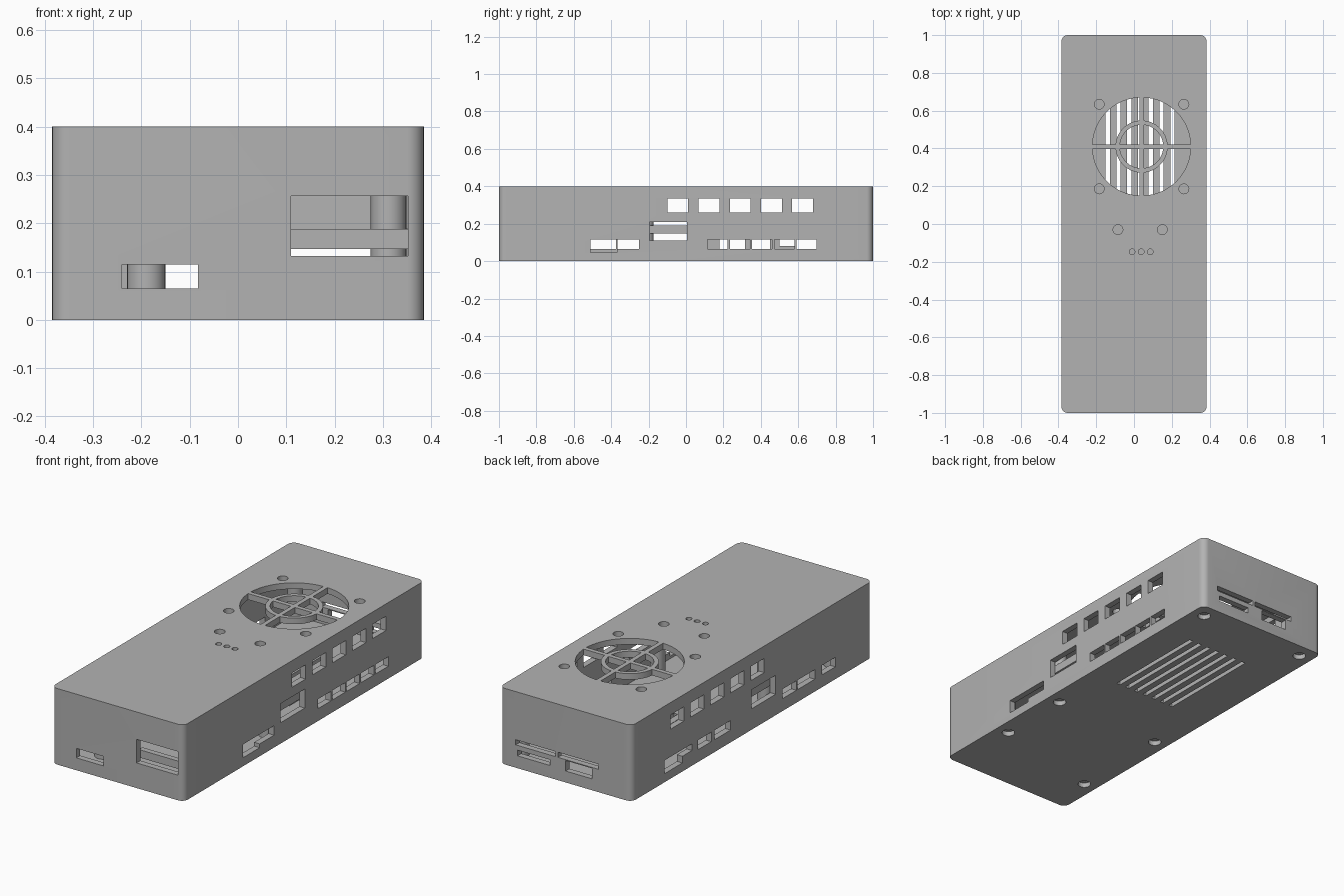
import bpy, bmesh, math

if "Cube" in bpy.data.objects:
    bpy.data.objects.remove(bpy.data.objects["Cube"])

W, L, H, T = 0.385, 1.0, 0.4, 0.032   # half width, half length, height, wall

grey = bpy.data.materials.new("matte_grey")
grey.use_nodes = True
COLOUR = (0.45, 0.45, 0.45, 1)
grey.diffuse_color = COLOUR
grey.node_tree.nodes["Principled BSDF"].inputs["Base Color"].default_value = COLOUR


def finish(bm, name):
    bmesh.ops.recalc_face_normals(bm, faces=bm.faces)
    mesh = bpy.data.meshes.new(name)
    bm.to_mesh(mesh)
    bm.free()
    mesh.materials.append(grey)
    ob = bpy.data.objects.new(name, mesh)
    bpy.context.collection.objects.link(ob)
    return ob


def prism(bm, outline, axis, lo, hi):
    """Extrude a flat outline along the x, y or z axis."""
    place = {"x": lambda a, b, d: (d, a, b),
             "y": lambda a, b, d: (a, d, b),
             "z": lambda a, b, d: (a, b, d)}[axis]
    bottom = [bm.verts.new(place(a, b, lo)) for a, b in outline]
    top = [bm.verts.new(place(a, b, hi)) for a, b in outline]
    bm.faces.new(bottom)
    bm.faces.new(top)
    n = len(outline)
    for i in range(n):
        j = (i + 1) % n
        bm.faces.new((bottom[i], bottom[j], top[j], top[i]))


def rect(a0, a1, b0, b1):
    return [(a0, b0), (a1, b0), (a1, b1), (a0, b1)]


def circle(x, y, r, n=24):
    return [(x + r * math.cos(math.tau * i / n), y + r * math.sin(math.tau * i / n))
            for i in range(n)]


def rounded(w, l, r, n=8):
    pts = []
    for k, (sx, sy) in enumerate([(1, 1), (-1, 1), (-1, -1), (1, -1)]):
        for i in range(n + 1):
            t = math.pi / 2 * (k + i / n)
            pts.append((sx * (w - r) + r * math.cos(t), sy * (l - r) + r * math.sin(t)))
    return pts


def arc(r, gap, n=16):
    """Quarter arc stopping half a spoke short of each axis."""
    a = math.asin(gap / r)
    return [(r * math.cos(a + (math.pi / 2 - 2 * a) * i / n),
             r * math.sin(a + (math.pi / 2 - 2 * a) * i / n)) for i in range(n + 1)]


# Hollow case
bm = bmesh.new()
prism(bm, rounded(W, L, 0.035), "z", 0, H)
case = finish(bm, "case")
bm = bmesh.new()
prism(bm, rounded(W - T, L - T, 0.01, 3), "z", T, H - T)
cavity = finish(bm, "cavity_cutter")

bm = bmesh.new()
RIGHT, LEFT = (W - T - 0.02, W + 0.1), (-W - 0.1, -W + T + 0.02)
FRONT, BACK = (-L - 0.1, -L + T + 0.02), (L - T - 0.02, L + 0.1)
ROOF, FLOOR = (H - T - 0.02, H + 0.1), (-0.1, T + 0.02)

# Upper side vents and connector windows on both sides
for side in (RIGHT, LEFT):
    for i in range(5):
        y = -0.1 + i * 0.167
        prism(bm, rect(y, y + 0.112, 0.26, 0.335), "x", *side)
    prism(bm, rect(-0.195, 0.005, 0.11, 0.21), "x", *side)

# Lower port row on the +x side
for i in range(5):
    y = 0.115 + i * 0.119
    prism(bm, rect(y, y + 0.108, 0.065, 0.115), "x", *RIGHT)


def stepped(y0, ym, y1, z_low, z_mid):
    return [(y0, z_low), (ym, z_low), (ym, z_mid), (y1, z_mid), (y1, 0.115), (y0, 0.115)]


# Stepped ports and remaining ports
prism(bm, stepped(-0.51, -0.37, -0.25, 0.045, 0.065), "x", *RIGHT)
prism(bm, stepped(0.73, 0.58, 0.5, 0.045, 0.08), "x", *LEFT)
for y0, y1 in ((0.34, 0.45), (0.18, 0.315), (-0.367, -0.25), (-0.52, -0.375), (-0.69, -0.58)):
    prism(bm, rect(y0, y1, 0.065, 0.115), "x", *LEFT)

# Front openings
prism(bm, rect(-0.24, -0.083, 0.065, 0.115), "y", *FRONT)
prism(bm, rect(0.11, 0.352, 0.132, 0.256), "y", *FRONT)

# Back slots
for x0, x1, z0, z1 in ((0.06, 0.29, 0.12, 0.147), (-0.19, 0.045, 0.12, 0.147),
                       (0.09, 0.28, 0.065, 0.095), (-0.155, 0.0, 0.06, 0.115)):
    prism(bm, rect(x0, x1, z0, z1), "y", *BACK)

# Fan grille: quarter sectors around a ring and four spokes
FX, FY, GAP = 0.04, 0.41, 0.012
sectors = (arc(0.26, GAP) + arc(0.138, GAP)[::-1], arc(0.115, GAP) + [(GAP, GAP)])
for sx in (1, -1):
    for sy in (1, -1):
        for s in sectors:
            prism(bm, [(FX + sx * a, FY + sy * b) for a, b in s], "z", *ROOF)
        prism(bm, circle(FX + sx * 0.224, FY + sy * 0.224, 0.026), "z", *ROOF)

# Button and indicator holes
for x in (-0.085, 0.15):
    prism(bm, circle(x, -0.03, 0.026), "z", *ROOF)
for x in (-0.01, 0.038, 0.086):
    prism(bm, circle(x, -0.147, 0.015), "z", *ROOF)

# Floor vents
for i in range(7):
    x = -0.15 + i * 0.057
    prism(bm, rect(x, x + 0.022, 0.12, 0.69), "z", *FLOOR)

# Screw holes in the floor
SCREWS = ((0.312, 0.92), (-0.312, 0.92), (0.312, -0.21),
          (-0.312, -0.21), (0.312, -0.61), (-0.312, -0.76))
for x, y in SCREWS:
    prism(bm, circle(x, y, 0.032), "z", *FLOOR)
openings = finish(bm, "opening_cutter")

for cutter in (cavity, openings):
    cutter.hide_render = True
    mod = case.modifiers.new("cut", "BOOLEAN")
    mod.operation, mod.solver, mod.object = "DIFFERENCE", "EXACT", cutter
    bpy.context.view_layer.objects.active = case
    bpy.ops.object.modifier_apply(modifier=mod.name)
    bpy.data.objects.remove(cutter)


def tube(bm, x, y, r, bore, z0, z1):
    loops = [[bm.verts.new((*p, z)) for p in circle(x, y, rad)]
             for rad, z in ((r, z0), (r, z1), (bore, z1), (bore, z0))]
    for k in range(4):
        a, b = loops[k], loops[(k + 1) % 4]
        for i in range(len(a)):
            j = (i + 1) % len(a)
            bm.faces.new((a[i], a[j], b[j], b[i]))


# Screw posts and one short board standoff
bm = bmesh.new()
for x, y in SCREWS:
    tube(bm, x, y, 0.037, 0.016, 0.025, H - T + 0.005)
posts = finish(bm, "screw_posts")
bm = bmesh.new()
tube(bm, -0.19, -0.85, 0.04, 0.016, T - 0.005, 0.16)
standoff = finish(bm, "board_standoff")

# Support bars behind the connector windows
bm = bmesh.new()
for x in (W - T - 0.03, -W + T):
    prism(bm, rect(-0.2, 0.01, 0.147, 0.19), "x", x, x + 0.03)
prism(bm, rect(0.1, W - T, 0.147, 0.188), "y", -L + T, -L + T + 0.03)
finish(bm, "connector_bars")

# Smooth rounded surfaces with crisp edges
for ob in (case, posts, standoff):
    bpy.ops.object.select_all(action="DESELECT")
    ob.select_set(True)
    bpy.context.view_layer.objects.active = ob
    bpy.ops.object.shade_smooth_by_angle(angle=math.radians(30))
